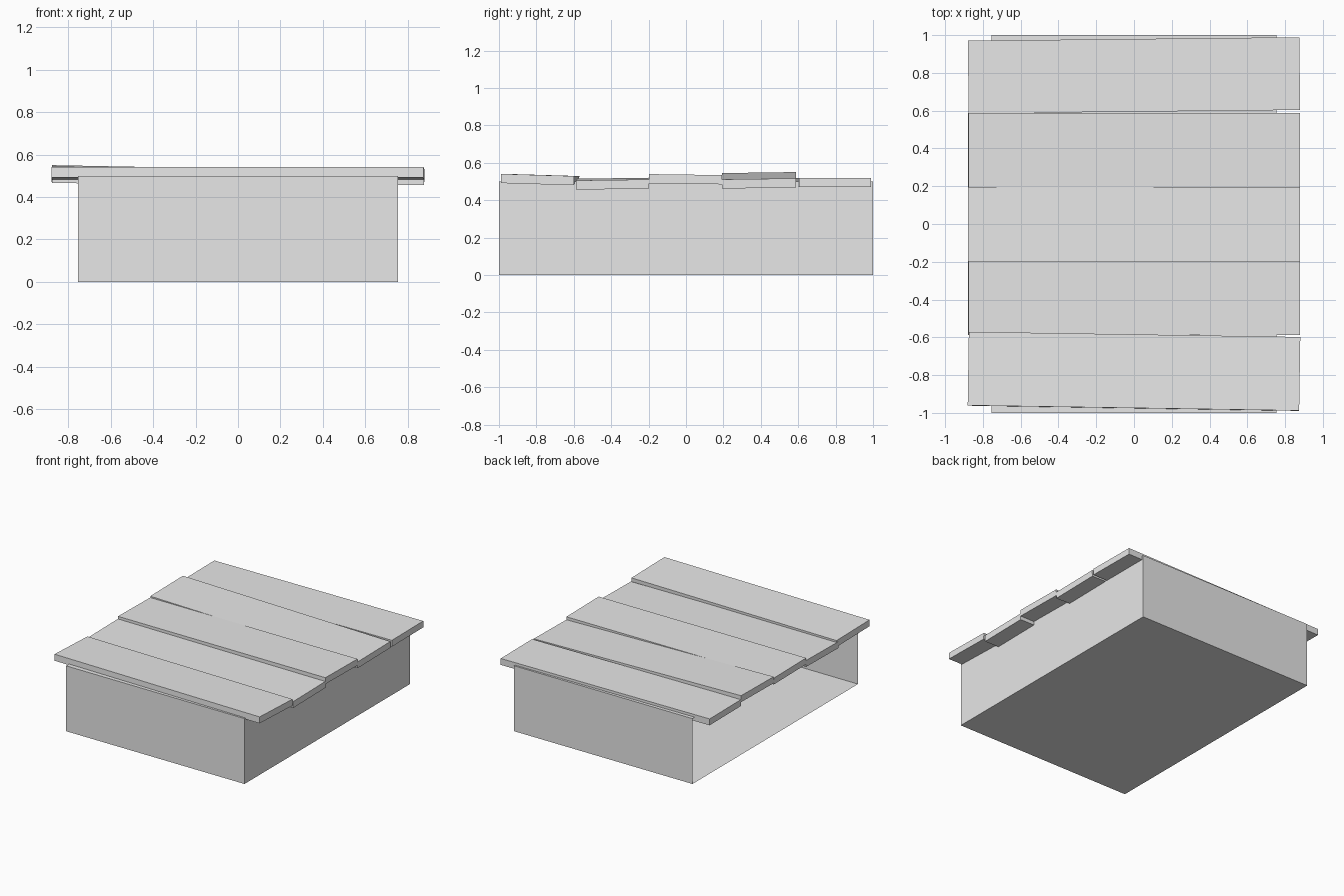
import bpy, bmesh
from math import radians
from mathutils import Matrix, Euler

if "Cube" in bpy.data.objects:
    bpy.data.objects.remove(bpy.data.objects["Cube"])

grey = bpy.data.materials.new("plain_grey")
grey.diffuse_color = (0.8, 0.8, 0.8, 1)
grey.use_nodes = True
grey.node_tree.nodes["Principled BSDF"].inputs["Base Color"].default_value = grey.diffuse_color


def box(name, size, loc, rot=(0, 0, 0), open_left=False):
    """Flat-sided block, rotation in degrees, optionally without its -x side."""
    bm = bmesh.new()
    bmesh.ops.create_cube(bm, size=1, matrix=Matrix.Diagonal((*size, 1)))
    if open_left:
        side = [f for f in bm.faces if f.normal.x < -0.5]
        bmesh.ops.delete(bm, geom=side, context='FACES_ONLY')
    mesh = bpy.data.meshes.new(name)
    bm.to_mesh(mesh)
    bm.free()
    mesh.materials.append(grey)
    obj = bpy.data.objects.new(name, mesh)
    obj.location = loc
    obj.rotation_euler = Euler([radians(a) for a in rot])
    bpy.context.collection.objects.link(obj)
    return obj


# Thin-walled base, open on its left side
box("base_box", (1.51, 2.0, 0.5), (0, 0, 0.25), open_left=True)

# Loosely laid planks, front to back: centre y, centre z, depth, tilt
planks = [
    (-0.780, 0.510, 0.39, (-1.7, 0.0, -0.9)),
    (-0.393, 0.488, 0.39, (0.8, 0.3, 0.0)),
    (-0.003, 0.512, 0.39, (-0.8, 0.0, 0.0)),
    (0.390, 0.506, 0.395, (0.8, 1.1, 0.0)),
    (0.787, 0.495, 0.385, (0.0, 0.0, 0.6)),
]
for i, (y, z, depth, tilt) in enumerate(planks, 1):
    box(f"plank_{i}", (1.755, depth, 0.049), (0, y, z), tilt)
